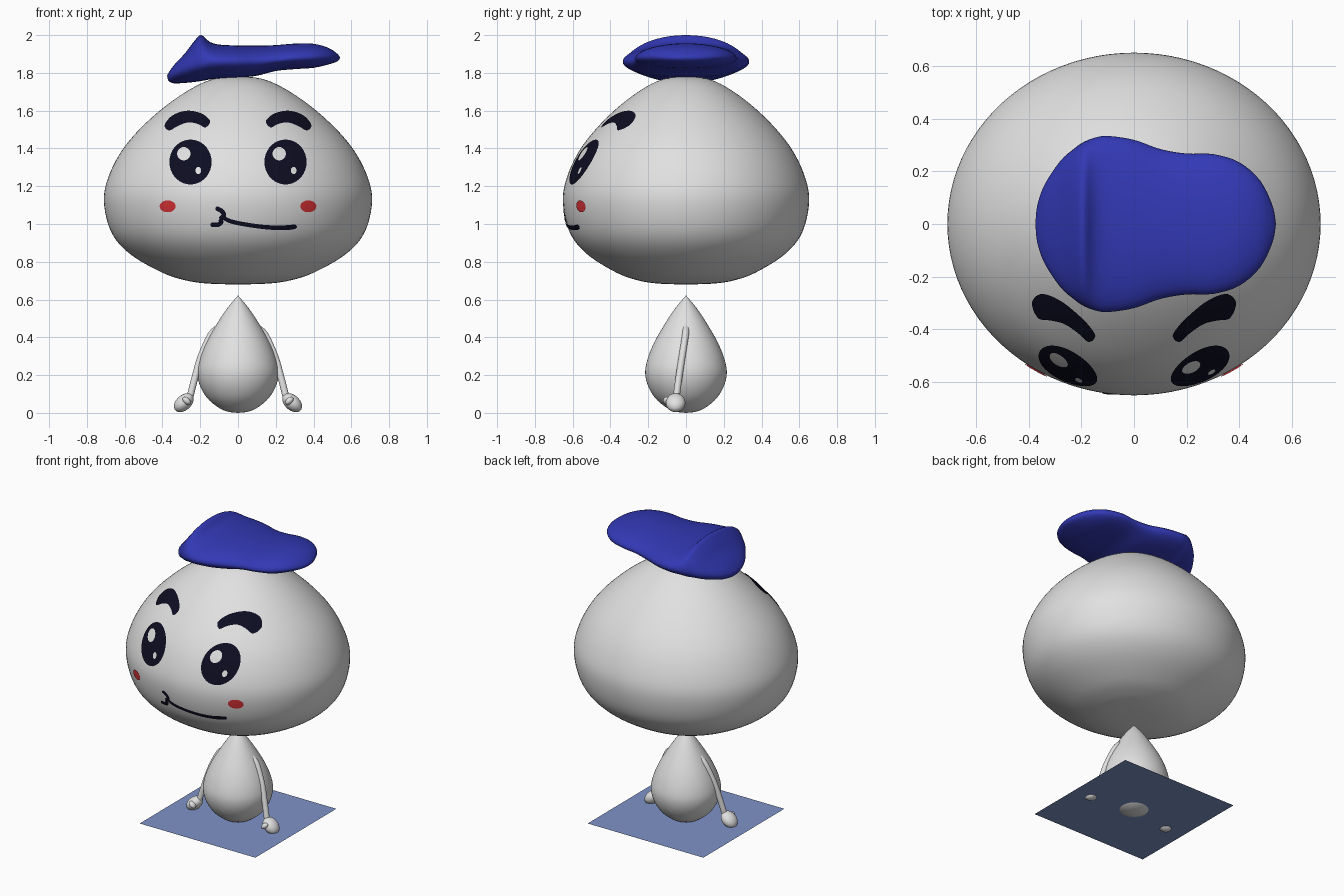
import bpy, bmesh, math
from mathutils import Vector

if "Cube" in bpy.data.objects:
    bpy.data.objects.remove(bpy.data.objects["Cube"])


def material(name, rgb):
    m = bpy.data.materials.new(name)
    m.diffuse_color = (*rgb, 1)
    m.use_nodes = True
    m.node_tree.nodes["Principled BSDF"].inputs["Base Color"].default_value = m.diffuse_color
    return m


WHITE = material("soft_white", (0.75, 0.75, 0.75))
BLUE = material("hat_blue", (0.032, 0.04, 0.46))
INK = material("dark_ink", (0.004, 0.004, 0.016))
RED = material("cheek_red", (0.65, 0.03, 0.035))
BASE = material("base_blue", (0.21, 0.29, 0.58))


def spline(pts, n):
    """Smooth curve through points of any dimension, n steps per span."""
    out = []
    for i in range(len(pts) - 1):
        a, b, c, d = (pts[max(i - 1, 0)], pts[i], pts[i + 1], pts[min(i + 2, len(pts) - 1)])
        for k in range(n):
            t = k / n
            out.append(tuple(0.5 * (2 * q + (r - p) * t + (2 * p - 5 * q + 4 * r - s) * t * t
                                    + (3 * q - p - 3 * r + s) * t ** 3)
                             for p, q, r, s in zip(a, b, c, d)))
    out.append(tuple(pts[-1]))
    return out


def skin(name, rings, mat, closed=True, angle=60):
    """Bridge successive rows of points into one smooth surface."""
    bm = bmesh.new()
    rows = [[bm.verts.new(p) for p in ring] for ring in rings]
    n = len(rows[0])
    for a, b in zip(rows, rows[1:]):
        for j in range(n if closed else n - 1):
            k = (j + 1) % n
            bm.faces.new((a[j], a[k], b[k], b[j]))
    bmesh.ops.remove_doubles(bm, verts=bm.verts, dist=1e-5)
    bmesh.ops.recalc_face_normals(bm, faces=bm.faces)
    bm.normal_update()
    return finish(name, bm, mat, angle)


def finish(name, bm, mat, angle=60):
    me = bpy.data.meshes.new(name)
    bm.to_mesh(me)
    bm.free()
    me.materials.append(mat)
    ob = bpy.data.objects.new(name, me)
    bpy.context.collection.objects.link(ob)
    bpy.ops.object.select_all(action='DESELECT')
    ob.select_set(True)
    bpy.context.view_layer.objects.active = ob
    bpy.ops.object.shade_smooth_by_angle(angle=math.radians(angle))
    return ob


def circle(n):
    return [(math.cos(2 * math.pi * j / n), math.sin(2 * math.pi * j / n)) for j in range(n)]


def lathe(name, profile, mat, depth=1.0, n=64):
    return skin(name, [[(r * c, r * s * depth, z) for c, s in circle(n)] for r, z in profile], mat)


# Head: onion-shaped lathe, slightly shallower than wide
DEPTH = 0.918
head_profile = spline([(0, 0.68), (0.15, 0.684), (0.27, 0.70), (0.40, 0.742), (0.57, 0.84),
                       (0.67, 0.955), (0.71, 1.12), (0.682, 1.26), (0.60, 1.41), (0.466, 1.555),
                       (0.307, 1.68), (0.15, 1.762), (0, 1.785)], 6)
lathe("head", head_profile, WHITE, DEPTH, 96)

# Body: teardrop with a pointed top
lathe("body", spline([(0, 0), (0.05, 0.006), (0.10, 0.026), (0.16, 0.075), (0.20, 0.14), (0.216, 0.21),
                      (0.205, 0.28), (0.172, 0.365), (0.122, 0.455), (0.06, 0.55), (0, 0.622)], 5), WHITE)

# Hat: lofted sections given as x, half width, rim height, bottom, top
hat = spline([(-.375, 0, 1.785, 1.785, 1.785), (-.368, .07, 1.785, 1.758, 1.80), (-.34, .15, 1.80, 1.745, 1.84),
              (-.28, .24, 1.825, 1.747, 1.905), (-.23, .285, 1.845, 1.752, 1.97), (-.195, .31, 1.852, 1.757, 2.0),
              (-.15, .328, 1.86, 1.765, 1.965), (-.1, .335, 1.86, 1.77, 1.95), (0, .32, 1.86, 1.775, 1.945),
              (.1, .285, 1.86, 1.785, 1.944), (.2, .268, 1.868, 1.81, 1.947), (.3, .266, 1.878, 1.82, 1.955),
              (.4, .235, 1.882, 1.827, 1.954), (.48, .165, 1.885, 1.845, 1.932), (.527, .07, 1.88, 1.862, 1.90),
              (.54, 0, 1.88, 1.88, 1.88)], 4)
skin("hat", [[(x, w * c, m + s * ((t - m) if s > 0 else (m - b))) for c, s in circle(48)]
             for x, w, m, b, t in hat], BLUE)


# Face details: thin plates laid on the front of the head
def radius_at(z):
    for (r0, z0), (r1, z1) in zip(head_profile, head_profile[1:]):
        if z0 <= z <= z1:
            return r0 + (r1 - r0) * (z - z0) / (z1 - z0)
    return 0


def on_head(x, z, lift):
    r = radius_at(z)
    y = -DEPTH * math.sqrt(max(r * r - x * x, 0))
    slope = (radius_at(z + 0.02) - radius_at(z - 0.02)) / 0.04
    normal = Vector((x, y / DEPTH ** 2, -r * slope)).normalized()
    return Vector((x, y, z)) + normal * lift


def face_plate(name, rows, mat, lift, closed):
    ob = skin(name, [[on_head(x, z, lift) for x, z in row] for row in rows], mat, closed)
    if sum(p.normal.y for p in ob.data.polygons) > 0:
        ob.data.flip_normals()


def spot(name, x, z, w, h, mat, lift=0.005):
    rows = [[(x + w * k / 6 * c, z + h * k / 6 * s) for c, s in circle(36)] for k in range(7)]
    face_plate(name, rows, mat, lift, True)


def stroke(name, pts, mat=INK, lift=0.005):
    """Rounded brush stroke through (x, z, half width) points."""
    path = spline(pts, 8)
    rows = []
    for i, (x, z, w) in enumerate(path):
        p, q = path[max(i - 1, 0)], path[min(i + 1, len(path) - 1)]
        d = Vector((q[0] - p[0], q[1] - p[1])).normalized()
        t = 2 * i / (len(path) - 1) - 1
        w *= 0.15 + 0.85 * math.sqrt(1 - t ** 10)
        rows.append([(x - d.y * w * k, z + d.x * w * k) for k in (-1, -0.5, 0, 0.5, 1)])
    face_plate(name, rows, mat, lift, False)


for side, label in ((-1, "left"), (1, "right")):
    x = 0.25 * side
    spot(label + "_eye", x, 1.326, 0.111, 0.118, INK)
    spot(label + "_eye_large_glint", x - 0.034, 1.368, 0.035, 0.035, WHITE, 0.008)
    spot(label + "_eye_small_glint", x + 0.042, 1.28, 0.015, 0.019, WHITE, 0.008)
    spot(label + "_cheek", 0.37 * side, 1.094, 0.042, 0.031, RED)
    stroke(label + "_eyebrow", [(side * a, b, w) for a, b, w in
                                ((.378, 1.50, .022), (.33, 1.543, .031), (.265, 1.565, .031),
                                 (.20, 1.553, .029), (.155, 1.52, .026))])

stroke("mouth_line", [(-.085, 1.04, .011), (-.03, 1.013, .011), (.10, .99, .011),
                      (.22, .981, .012), (.31, .988, .014)])
stroke("mouth_upper_curl", [(-.118, 1.086, .012), (-.085, 1.068, .012), (-.075, 1.045, .012), (-.097, 1.027, .012)])
stroke("mouth_lower_curl", [(-.097, 1.027, .012), (-.088, 1.012, .012), (-.105, .998, .012), (-.145, .998, .012)])


# Arms and hands, repeated on both sides
def ball(name, loc, scale, tilt):
    bpy.ops.mesh.primitive_uv_sphere_add(segments=32, ring_count=16, radius=1, location=loc,
                                         rotation=(0, tilt, 0))
    ob = bpy.context.object
    ob.name = name
    ob.scale = scale
    ob.data.materials.append(WHITE)
    bpy.ops.object.shade_smooth()


for side, label in ((-1, "left"), (1, "right")):
    path = [Vector(p) for p in spline([(.105 * side, 0, .45), (.145 * side, -.003, .41), (.195 * side, -.02, .30),
                                       (.227 * side, -.037, .19), (.255 * side, -.052, .08)], 6)]
    rings = []
    for i, p in enumerate(path):
        d = (path[min(i + 1, len(path) - 1)] - path[max(i - 1, 0)]).normalized()
        u = d.cross(Vector((0, 1, 0))).normalized()
        v = d.cross(u)
        rings.append([p + 0.018 * (u * c + v * s) for c, s in circle(20)])
    skin(label + "_arm", rings, WHITE)
    ball(label + "_hand", (.287 * side, -.055, .054), (.060, .052, .040), side * math.radians(42))
    ball(label + "_thumb", (.272 * side, -.10, .064), (.026, .022, .017), side * math.radians(-42))

# Square base sheet just above the lowest point of the body
bpy.ops.mesh.primitive_plane_add(size=0.87, location=(0, 0, 0.02))
base = bpy.context.object
base.name = "base_sheet"
base.data.materials.append(BASE)
